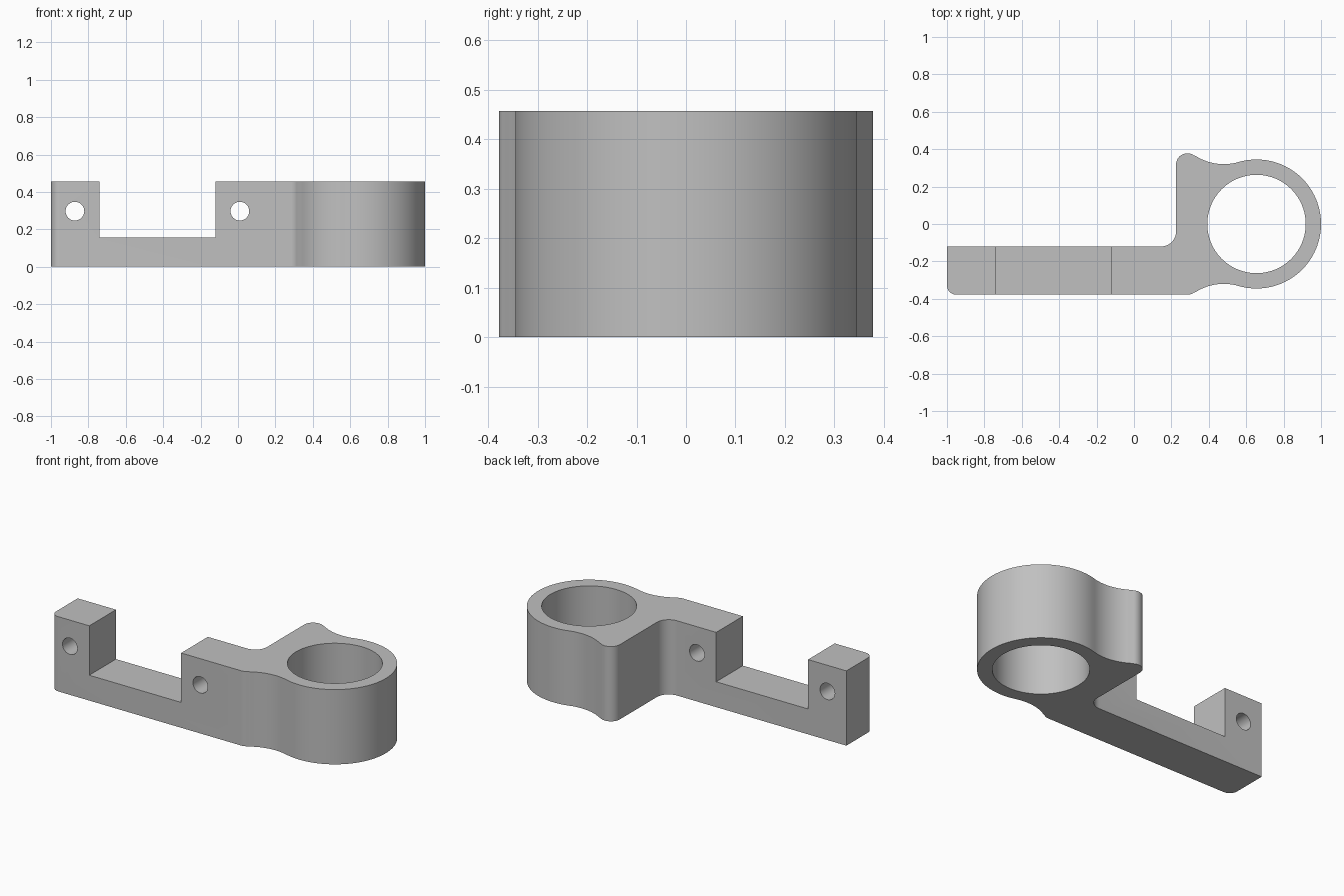
import bpy, bmesh
from math import radians, degrees, cos, sin, atan2, pi
from mathutils import Matrix

cube = bpy.data.objects.get("Cube")
if cube:
    bpy.data.objects.remove(cube, do_unlink=True)

HEIGHT = 0.457
EDGE = 0.378                      # half depth
BAR_BACK = -0.12                  # rear face of the arm
RING, RING_R, BORE_R = (0.655, 0), 0.345, 0.263
NECK, NECK_R = (0.48, 0.60), 0.28  # concave blend beside the ring
LOBE, LOBE_R = (0.285, EDGE - 0.06), 0.06


def arc(centre, r, start, end, steps):
    """Points along an arc, angles in degrees."""
    return [(centre[0] + r * cos(radians(start + (end - start) * i / steps)),
             centre[1] + r * sin(radians(start + (end - start) * i / steps)))
            for i in range(steps + 1)]


def heading(a, b):
    return degrees(atan2(b[1] - a[1], b[0] - a[0]))


def to_object(bm, name):
    mesh = bpy.data.meshes.new(name)
    bmesh.ops.recalc_face_normals(bm, faces=bm.faces)
    bm.to_mesh(mesh)
    bm.free()
    obj = bpy.data.objects.new(name, mesh)
    bpy.context.collection.objects.link(obj)
    return obj


def cylinder(name, location, r, depth, segments, rotation=Matrix()):
    bm = bmesh.new()
    bmesh.ops.create_cone(bm, cap_ends=True, segments=segments, radius1=r, radius2=r,
                          depth=depth, matrix=Matrix.Translation(location) @ rotation)
    return to_object(bm, name)


def box(name, low, high):
    bm = bmesh.new()
    bmesh.ops.create_cube(bm, size=1)
    for v in bm.verts:
        v.co = [l + (c + 0.5) * (h - l) for c, l, h in zip(v.co, low, high)]
    return to_object(bm, name)


# Outline: the blend from lobe to ring is shared by front and back
lobe_turn = heading(LOBE, NECK)
neck_turn = heading(NECK, RING)
ring_turn = heading(RING, NECK)
neck = arc(NECK, NECK_R, lobe_turn - 180, neck_turn, 16)
front_blend = [(x, -y) for x, y in arc(LOBE, LOBE_R, 90, lobe_turn, 6) + neck[1:]]
outline = arc((-0.95, -EDGE + 0.05), 0.05, 180, 270, 8)
outline += front_blend
outline += arc(RING, RING_R, -ring_turn, ring_turn, 64)[1:-1]
outline += neck[:0:-1]
outline += arc(LOBE, LOBE_R, lobe_turn, 180, 16)
outline += arc((0.145, BAR_BACK + 0.08), 0.08, 0, -90, 10)
outline += [(-1, BAR_BACK)]

# Bracket body
bm = bmesh.new()
face = bm.faces.new([bm.verts.new((x, y, 0)) for x, y in outline])
extruded = bmesh.ops.extrude_face_region(bm, geom=[face])["geom"]
bmesh.ops.translate(bm, vec=(0, 0, HEIGHT),
                    verts=[g for g in extruded if isinstance(g, bmesh.types.BMVert)])
body = to_object(bm, "clamp_bracket")

# Ring bore, arm notch and the two bolt holes
cutters = [cylinder("bore_cutter", (RING[0], 0, HEIGHT / 2), BORE_R, 1, 96),
           box("notch_cutter", (-0.741, -1, 0.155), (-0.12, 1, 1))]
for x in (-0.872, 0.01):
    cutters.append(cylinder("bolt_hole_cutter", (x, -0.25, 0.297), 0.05, 0.5, 40,
                            Matrix.Rotation(pi / 2, 4, "X")))

bpy.ops.object.select_all(action="DESELECT")
bpy.context.view_layer.objects.active = body
body.select_set(True)
for cutter in cutters:
    mod = body.modifiers.new("cut", "BOOLEAN")
    mod.operation = "DIFFERENCE"
    mod.solver = "EXACT"
    mod.object = cutter
    bpy.ops.object.modifier_apply(modifier=mod.name)
    bpy.data.objects.remove(cutter, do_unlink=True)

# Grey finish
grey = bpy.data.materials.new("plain_grey")
grey.use_nodes = True
colour = (0.53, 0.53, 0.53, 1)
grey.diffuse_color = colour
grey.node_tree.nodes["Principled BSDF"].inputs["Base Color"].default_value = colour
body.data.materials.clear()
body.data.materials.append(grey)
bpy.ops.object.shade_smooth_by_angle(angle=radians(30))
